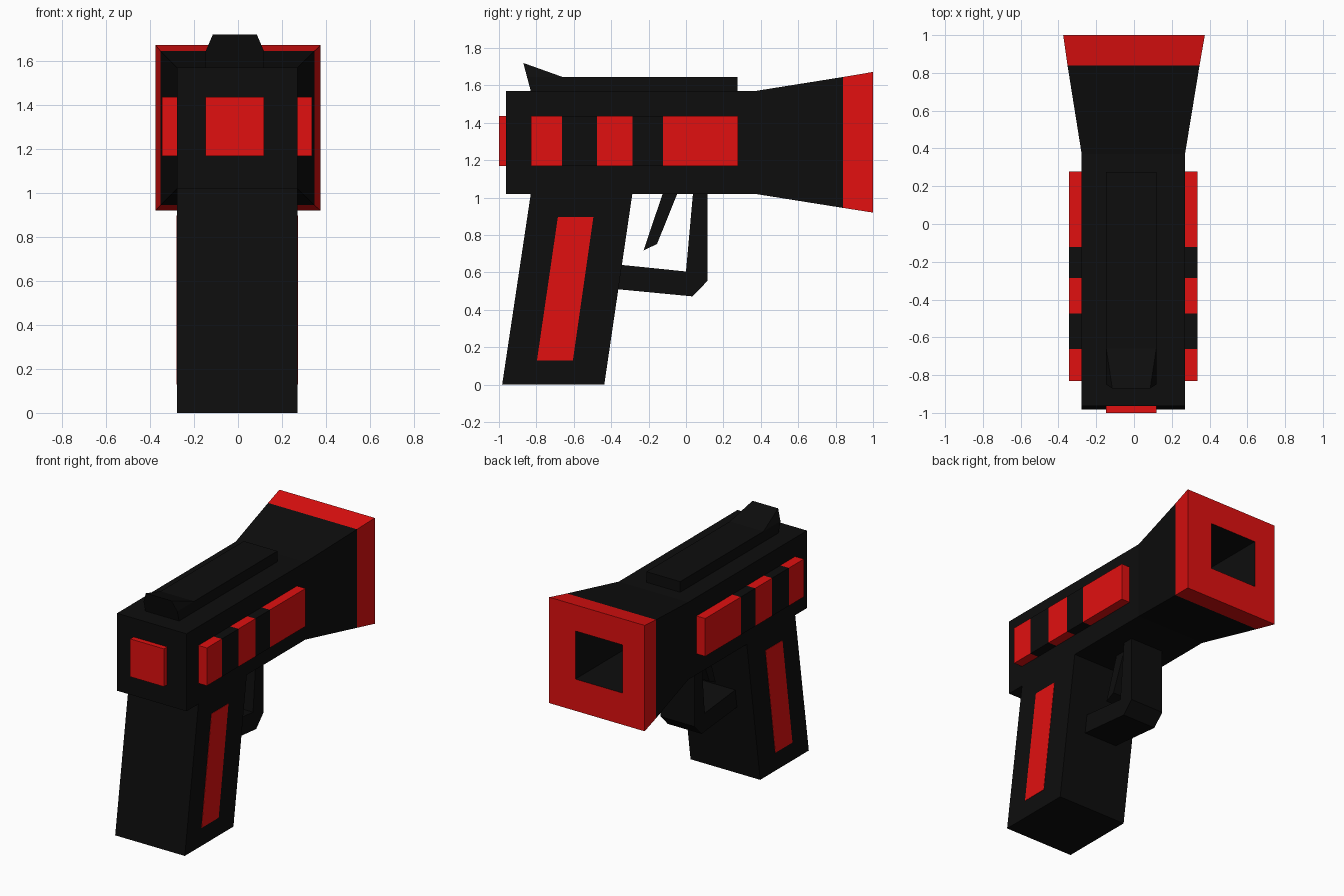
import bpy, bmesh

if "Cube" in bpy.data.objects:
    bpy.data.objects.remove(bpy.data.objects["Cube"])


def material(name, color):
    m = bpy.data.materials.new(name)
    m.diffuse_color = color
    m.use_nodes = True
    m.node_tree.nodes["Principled BSDF"].inputs["Base Color"].default_value = m.diffuse_color
    return m


BLACK = material("black", (0.004, 0.004, 0.004, 1))
RED = material("red", (0.75, 0.005, 0.005, 1))


def loft(name, rings, mats, ring_mats=None):
    """Skin a list of vertex rings into a closed, flat-shaded solid."""
    bm = bmesh.new()
    vs = [[bm.verts.new(p) for p in ring] for ring in rings]
    n = len(vs[0])
    for i in range(len(vs) - 1):
        for k in range(n):
            j = (k + 1) % n
            f = bm.faces.new((vs[i][k], vs[i][j], vs[i + 1][j], vs[i + 1][k]))
            f.material_index = ring_mats[i] if ring_mats else 0
    bm.faces.new(vs[0])
    bm.faces.new(vs[-1])
    bmesh.ops.recalc_face_normals(bm, faces=bm.faces)
    me = bpy.data.meshes.new(name)
    bm.to_mesh(me)
    bm.free()
    for m in mats:
        me.materials.append(m)
    ob = bpy.data.objects.new(name, me)
    bpy.context.collection.objects.link(ob)
    return ob


def rect(y, x0, x1, z0, z1):
    return [(x0, y, z0), (x1, y, z0), (x1, y, z1), (x0, y, z1)]


def extrude(name, profile, x0, x1, mat):
    """Extrude a side (y, z) profile from x0 to x1."""
    return loft(name, [[(x, y, z) for y, z in profile] for x in (x0, x1)], [mat])


def box(name, x, y, z, mat):
    return loft(name, [rect(v, *x, *z) for v in y], [mat])


BODY_X = (-0.277, 0.27)
MID_X = (-0.147, 0.118)
STRIP_Z = (1.168, 1.437)

# Body, flared barrel, red muzzle rim and square bore
loft("body_and_barrel", [
    rect(-0.963, *BODY_X, 1.02, 1.57),
    rect(0.37, *BODY_X, 1.02, 1.57),
    rect(0.84, -0.352, 0.347, 0.945, 1.645),
    rect(1.0, -0.375, 0.375, 0.92, 1.672),
    rect(1.0, -0.203, 0.17, 1.145, 1.487),
    rect(0.4, -0.203, 0.17, 1.145, 1.487),
], [BLACK, RED], [0, 0, 1, 1, 0])

# Top rail, and rear sight that narrows upward
extrude("top_rail", [(-0.83, 1.57), (0.275, 1.57), (0.275, 1.645), (-0.85, 1.645)],
        *MID_X, BLACK)
loft("rear_sight", [
    [(MID_X[0], -0.85, 1.645), (-0.115, -0.87, 1.72), (MID_X[0], -0.66, 1.645)],
    [(MID_X[1], -0.85, 1.645), (0.086, -0.87, 1.72), (MID_X[1], -0.66, 1.645)],
], [BLACK])

# Red block on the rear end of the body
box("end_block", MID_X, (-1.0, -0.963), STRIP_Z, RED)

# Side strips of alternating red and black blocks, and grip panels
stops = [-0.83, -0.663, -0.475, -0.285, -0.122, 0.277]
panel = [(-0.797, 0.128), (-0.605, 0.128), (-0.495, 0.897), (-0.685, 0.897)]
for side, strip_x, panel_x in (
        ("left", (-0.345, BODY_X[0]), (BODY_X[0] - 0.002, BODY_X[0] + 0.01)),
        ("right", (BODY_X[1], 0.337), (BODY_X[1] - 0.01, BODY_X[1] + 0.002))):
    for i in range(5):
        box(f"{side}_strip_block_{i + 1}", strip_x, stops[i:i + 2], STRIP_Z,
            BLACK if i % 2 else RED)
    extrude(f"{side}_grip_panel", panel, *panel_x, RED)

# Slanted grip
extrude("grip", [(-0.983, 0), (-0.437, 0), (-0.287, 1.02), (-0.83, 1.02)],
        *BODY_X, BLACK)

# Trigger guard and trigger
extrude("trigger_guard", [(-0.343, 0.64), (0.0, 0.605), (0.037, 1.02), (0.115, 1.02),
                          (0.115, 0.555), (0.035, 0.472), (-0.363, 0.51)],
        *MID_X, BLACK)
extrude("trigger", [(-0.125, 1.02), (-0.047, 1.02), (-0.155, 0.752), (-0.227, 0.718)],
        -0.075, 0.047, BLACK)
